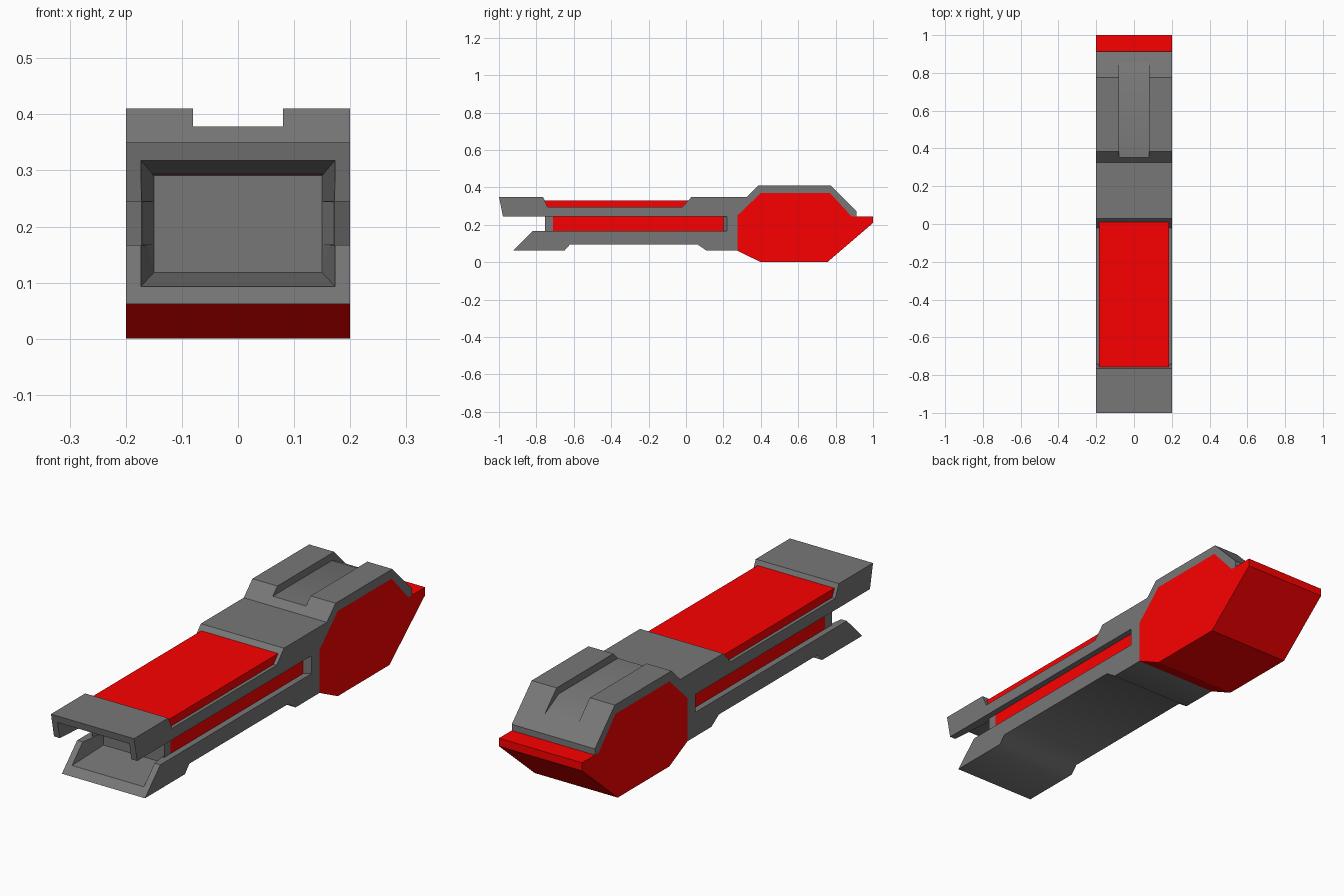
import bpy, bmesh

if "Cube" in bpy.data.objects:
    bpy.data.objects.remove(bpy.data.objects["Cube"])


def material(name, colour):
    m = bpy.data.materials.new(name)
    m.diffuse_color = (*colour, 1)
    m.use_nodes = True
    m.node_tree.nodes["Principled BSDF"].inputs["Base Color"].default_value = m.diffuse_color
    return m


red = material("red", (0.97, 0, 0))
grey = material("dark_grey", (0.185, 0.185, 0.185))


def make(name, rings, mat=grey, smooth=()):
    """Closed solid lofted through rings of equal point count."""
    bm = bmesh.new()
    loops = [[bm.verts.new(p) for p in r] for r in rings]
    n = len(loops[0])
    for a, b in zip(loops, loops[1:]):
        for i in range(n):
            j = (i + 1) % n
            f = bm.faces.new((a[i], a[j], b[j], b[i]))
            f.smooth = i in smooth
    bm.faces.new(loops[0][::-1])
    bm.faces.new(loops[-1])
    if len(rings) > 2:
        bmesh.ops.triangulate(bm, faces=bm.faces[:])
    bmesh.ops.recalc_face_normals(bm, faces=bm.faces[:])
    me = bpy.data.meshes.new(name)
    bm.to_mesh(me)
    bm.free()
    ob = bpy.data.objects.new(name, me)
    bpy.context.collection.objects.link(ob)
    me.materials.append(mat)
    return ob


def side_prism(name, pts, x0, x1, mat=grey, smooth=()):
    """Side profile (y, z) extruded along x."""
    return make(name, [[(x, y, z) for y, z in pts] for x in (x0, x1)], mat, smooth)


def cut(target, cutter):
    cutter.hide_render = True
    cutter.hide_viewport = True
    m = target.modifiers.new(cutter.name, 'BOOLEAN')
    m.operation, m.solver, m.object = 'DIFFERENCE', 'EXACT', cutter


# Grey main body and shell over the stock, with a smooth-shaded underside
stock_top = [(0.275, 0.25), (0.40, 0.37), (0.77, 0.37), (0.885, 0.245)]
body = side_prism("main_body", [
    (-1, 0.35), (-0.765, 0.35), (-0.74, 0.295), (-0.02, 0.295), (0.03, 0.35),
    (0.325, 0.35), (0.385, 0.41), (0.775, 0.41), (0.912, 0.272), (0.912, 0.245),
    *stock_top[::-1], (0.275, 0.062), (0.11, 0.062), (0.06, 0.096),
    (-0.62, 0.096), (-0.65, 0.062), (-0.925, 0.062), (-0.787, 0.2), (-0.97, 0.2),
], -0.2, 0.2, smooth=range(14, 19))

# Side slots (with a seat for the red inlays) joined by the gap between the jaws
half = [(0.3, 0.22), (0.2, 0.22), (0.173, 0.2), (0.165, 0.2), (0.165, -0.71),
        (0.173, -0.71), (0.173, -0.755)]
slot = [(-0.3, -1.1), (0.3, -1.1)] + half + [(-x, y) for x, y in half[::-1]]
cut(body, make("slot_cutter", [[(x, y, z) for x, y in slot] for z in (0.167, 0.245)]))


# Tapering recess inside the jaws: stations of (half width, y low, z low, y high, z high)
def recess(name, stations):
    cut(body, make(name, [[(-w, y0, z0), (w, y0, z0), (w, y1, z1), (-w, y1, z1)]
                          for w, y0, z0, y1, z1 in stations]))


recess("lower_recess_cutter", [(0.173, -1.2, 0.093, -1.2, 0.21),
                               (0.173, -0.894, 0.093, -0.777, 0.21),
                               (0.15, -0.71, 0.118, -0.71, 0.21)])
recess("upper_recess_cutter", [(0.173, -1.2, 0.2, -1.2, 0.318),
                               (0.173, -0.99, 0.2, -0.99, 0.318),
                               (0.15, -0.71, 0.2, -0.71, 0.291)])
recess("middle_recess_cutter", [(0.172, -1.2, 0.168, -1.2, 0.244),
                                (0.172, -0.756, 0.168, -0.756, 0.244),
                                (0.15, -0.711, 0.168, -0.711, 0.244)])

# Sight groove along the top of the shell
cut(body, side_prism("groove_cutter", [(0.3, 0.378), (0.76, 0.378), (0.87, 0.32),
                                       (0.87, 0.5), (0.3, 0.5)], -0.08, 0.08, smooth=(0, 1)))

# Red stock
side_prism("stock", stock_top + [(1.0, 0.245), (1.0, 0.21), (0.755, 0.0),
                                 (0.40, 0.0), (0.275, 0.062)], -0.2, 0.2, red)

# Red top panel
side_prism("top_panel", [(-0.74, 0.293), (-0.756, 0.33), (0.012, 0.33), (-0.02, 0.293)],
           -0.185, 0.185, red)

# Red inlays flush in the side slots
for side, s in (("left", -1), ("right", 1)):
    side_prism(side + "_slot_panel", [(-0.71, 0.167), (0.2, 0.167), (0.2, 0.245), (-0.71, 0.245)],
               s * 0.163, s * 0.173, red)
